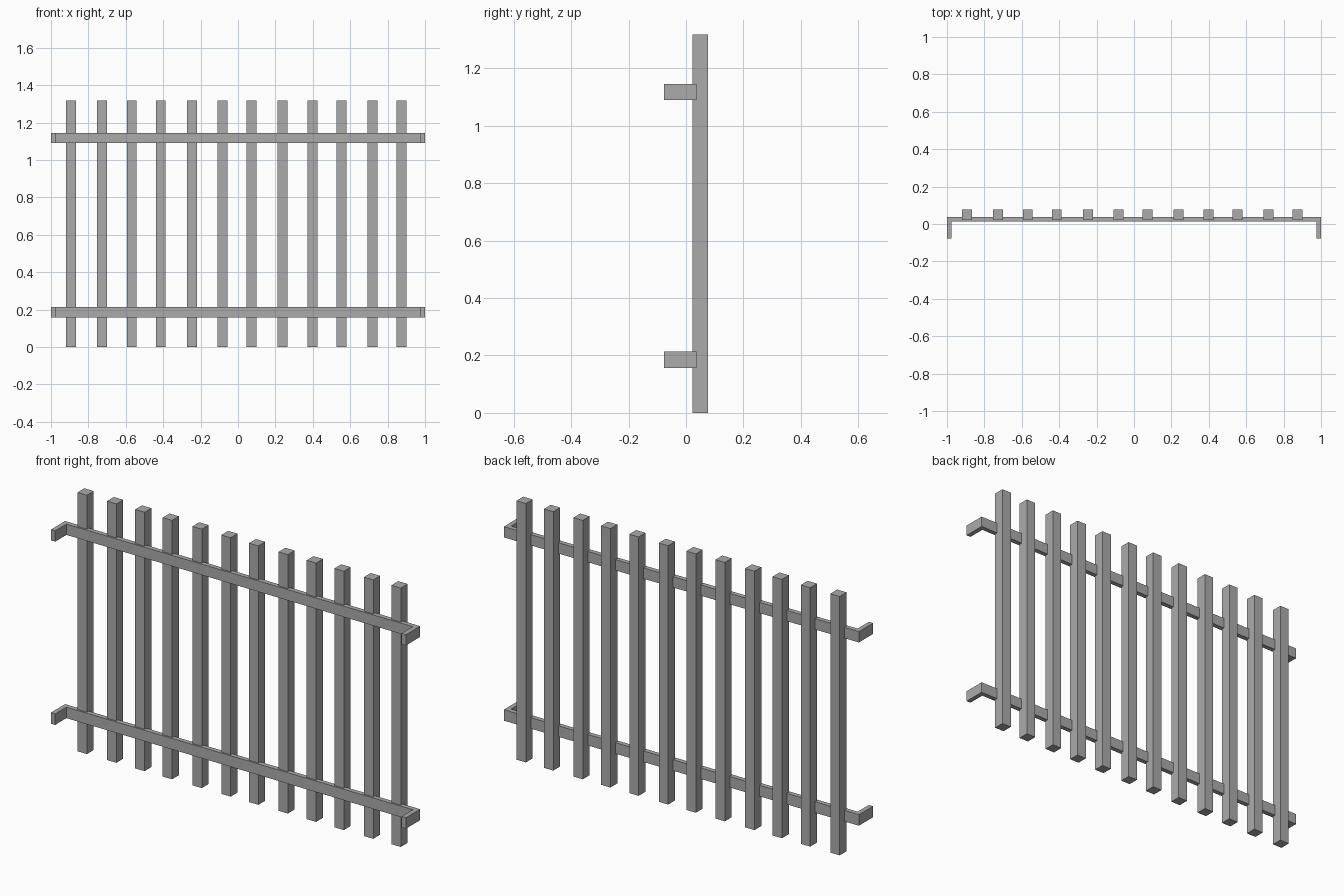
import bpy
import bmesh
from mathutils import Matrix, Vector

cube = bpy.data.objects.get("Cube")
if cube:
    bpy.data.objects.remove(cube, do_unlink=True)

# Single plain metal colour
metal = bpy.data.materials.new("grey_metal")
metal.use_nodes = True
grey = (0.41, 0.41, 0.41, 1)
metal.diffuse_color = grey
metal.node_tree.nodes["Principled BSDF"].inputs["Base Color"].default_value = grey


def add_object(name, bm):
    bmesh.ops.recalc_face_normals(bm, faces=bm.faces)
    mesh = bpy.data.meshes.new(name)
    bm.to_mesh(mesh)
    bm.free()
    mesh.materials.append(metal)
    bpy.context.collection.objects.link(bpy.data.objects.new(name, mesh))


def add_bar(name, x, width, y0, y1, height):
    bm = bmesh.new()
    bmesh.ops.create_cube(bm, size=1, matrix=Matrix.Translation(
        (x, (y0 + y1) / 2, height / 2)) @ Matrix.Diagonal((width, y1 - y0, height, 1)))
    add_object(name, bm)


def add_rail(name, z0, z1):
    # U-shaped outline seen from above, extruded upwards
    end, thick, front, back = 1.0, 0.024, -0.077, 0.037
    half = [(end, back), (end, front), (end - thick, front), (end - thick, back - thick)]
    outline = half + [(-x, y) for x, y in reversed(half)]
    bm = bmesh.new()
    face = bm.faces.new([bm.verts.new((x, y, z0)) for x, y in outline])
    top = bmesh.ops.extrude_face_region(bm, geom=[face])["geom"]
    bmesh.ops.translate(bm, vec=Vector((0, 0, z1 - z0)),
                        verts=[v for v in top if isinstance(v, bmesh.types.BMVert)])
    add_object(name, bm)


# Upright bars, slightly unevenly spaced
bar_positions = [-0.893, -0.727, -0.568, -0.413, -0.246, -0.083,
                 0.073, 0.239, 0.398, 0.554, 0.72, 0.875]
for i, x in enumerate(bar_positions, 1):
    add_bar(f"upright_bar_{i}", x, 0.053, 0.022, 0.077, 1.318)

# Cross rails with returns towards the front
add_rail("lower_rail", 0.157, 0.213)
add_rail("upper_rail", 1.09, 1.145)
